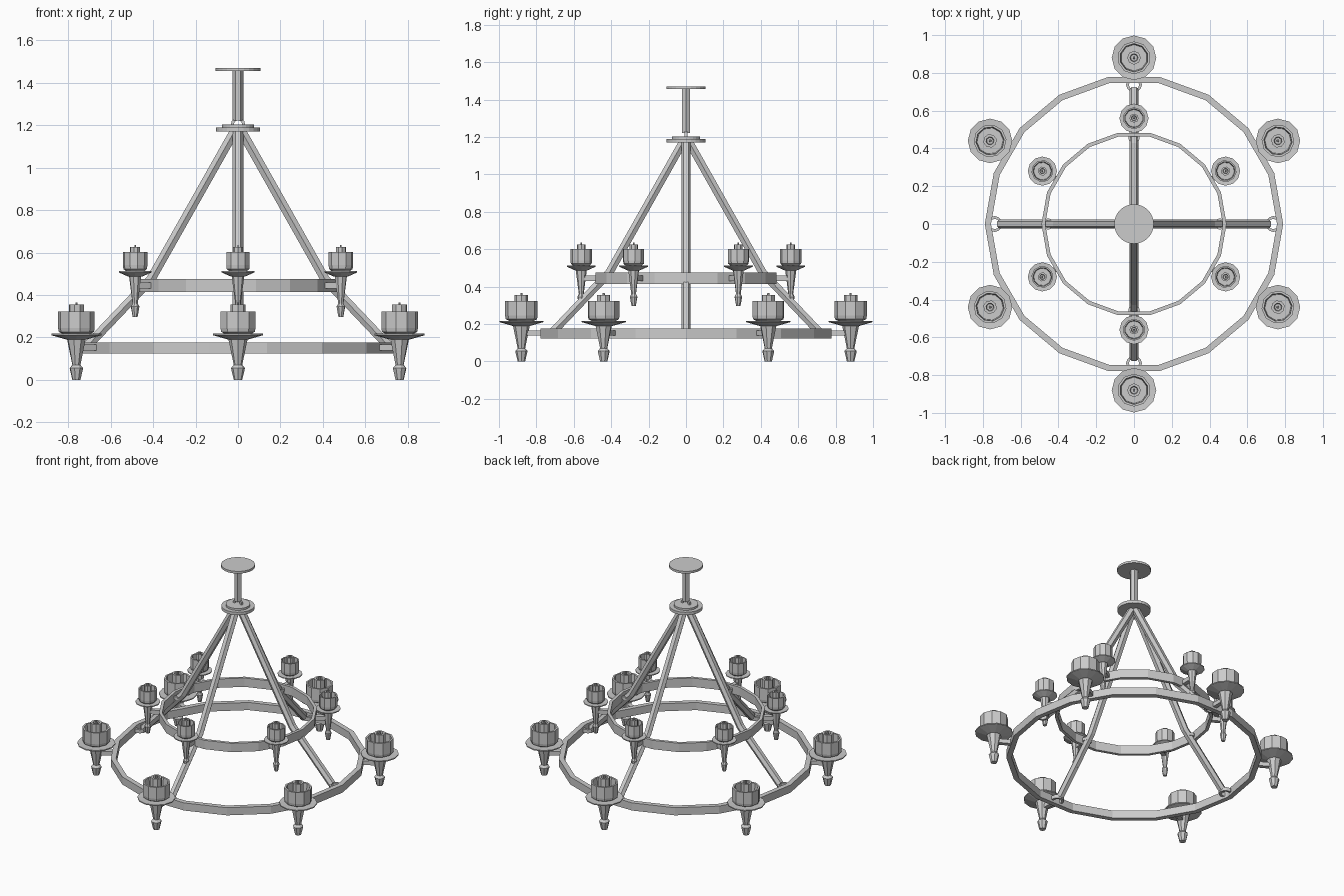
import bpy
import bmesh
from math import radians, pi, sin, cos
from mathutils import Matrix, Vector

cube = bpy.data.objects.get("Cube")
if cube:
    bpy.data.objects.remove(cube, do_unlink=True)

# Single painted-metal colour
metal = bpy.data.materials.new("grey_metal")
metal.use_nodes = True
grey = (0.6, 0.6, 0.6, 1)
metal.diffuse_color = grey
metal.node_tree.nodes["Principled BSDF"].inputs["Base Color"].default_value = grey


def finish(name, bm, matrix=None):
    bmesh.ops.recalc_face_normals(bm, faces=bm.faces)
    mesh = bpy.data.meshes.new(name)
    bm.to_mesh(mesh)
    bm.free()
    mesh.materials.append(metal)
    ob = bpy.data.objects.new(name, mesh)
    bpy.context.collection.objects.link(ob)
    if matrix:
        ob.matrix_world = matrix
    return ob


def skin(name, rings, matrix=None, loop=False):
    """Join successive rings of points; cap the ends unless the rings form a loop."""
    bm = bmesh.new()
    rows = [[bm.verts.new(p) for p in ring] for ring in rings]
    pairs = list(zip(rows, rows[1:]))
    if loop:
        pairs.append((rows[-1], rows[0]))
    else:
        bm.faces.new(rows[0])
        bm.faces.new(rows[-1])
    n = len(rows[0])
    for a, b in pairs:
        for i in range(n):
            j = (i + 1) % n
            bm.faces.new((a[i], a[j], b[j], b[i]))
    return finish(name, bm, matrix)


def circle(r, z, sides):
    return [(r * cos(2 * pi * i / sides), r * sin(2 * pi * i / sides), z) for i in range(sides)]


def lathe(name, profile, sides, matrix=None, loop=False):
    return skin(name, [circle(r, z, sides) for r, z in profile], matrix, loop)


def band(name, outer, inner, low, high, sides, matrix=None):
    return lathe(name, [(outer, low), (outer, high), (inner, high), (inner, low)],
                 sides, matrix, loop=True)


def spin(angle, r=0, z=0):
    return Matrix.Rotation(radians(angle), 4, 'Z') @ Matrix.Translation((r, 0, z))


def tube(name, path, radius, matrix=None):
    """Hexagonal bar along a path in the XZ plane, mitred at bends."""
    pts = [Vector((x, 0, z)) for x, z in path]
    side = Vector((0, 1, 0))
    rings = []
    for i, p in enumerate(pts):
        before = (p - pts[i - 1]).normalized() if i else (pts[1] - p).normalized()
        after = (pts[i + 1] - p).normalized() if i < len(pts) - 1 else before
        up = (before + after).normalized().cross(side)
        up /= (before + after).length / 2
        rings.append([p + radius * (cos(k * pi / 3) * side + sin(k * pi / 3) * up)
                      for k in range(6)])
    return skin(name, rings, matrix)


# Ceiling plate, hanging rod and hub
lathe("ceiling_plate", [(0.105, 1.455), (0.105, 1.47)], 24)
lathe("hanging_rod", [(0.025, 1.222), (0.025, 1.456)], 6)
lathe("hub_plate", [(0.103, 1.17), (0.103, 1.19)], 24)
lathe("hub_cap", [(0.076, 1.19), (0.076, 1.203)], 24)
band("hub_hook", 0.034, 0.02, -0.007, 0.007, 12,
     Matrix.Translation((0, 0, 1.203)) @ Matrix.Rotation(pi / 2, 4, 'X'))

# Two faceted hoops
band("lower_hoop", 0.79, 0.757, 0.123, 0.175, 18)
band("upper_hoop", 0.49, 0.47, 0.415, 0.475, 18)

# Four bent support arms with eyelets where they meet the hoops
for angle in range(0, 360, 90):
    tube("support_arm", [(0.015, 1.175), (0.41, 0.475), (0.71, 0.16)], 0.025, spin(angle))
    band("lower_eyelet", 0.042, 0.027, -0.012, 0.012, 12, spin(angle, 0.738, 0.15))
    band("upper_eyelet", 0.03, 0.018, -0.01, 0.01, 12, spin(angle, 0.455, 0.445))


# Candle holder: finial, drip pan, open cup, candle, wick and bracket
def candle_holder(prefix, angle, r, hoop_r, bracket_z, spike, pan, cup, candle, half):
    place = spin(angle, r)
    lathe(prefix + "_finial", spike, 8, place)
    lathe(prefix + "_drip_pan", pan, 12, place)
    cup_r, base, rim = cup
    lathe(prefix + "_cup", [(cup_r * 0.7, base), (cup_r * 0.96, base + 0.012),
                            (cup_r, base + 0.03), (cup_r, rim),
                            (cup_r * 0.86, rim), (cup_r * 0.8, base + 0.025)], 10, place)
    c_r, top = candle
    lathe(prefix + "_candle", [(c_r, base + 0.01), (c_r, top),
                               (c_r * 0.6, top), (c_r * 0.5, top - 0.02)], 8, place)
    lathe(prefix + "_wick", [(c_r * 0.22, top - 0.025), (c_r * 0.15, top + 0.01)], 6, place)
    bm = bmesh.new()
    bmesh.ops.create_cube(bm, size=1)
    bmesh.ops.scale(bm, vec=(r - hoop_r, 2 * half, 2 * half), verts=bm.verts)
    finish(prefix + "_bracket", bm, spin(angle, (r + hoop_r) / 2, bracket_z))


for angle in range(30, 390, 60):
    candle_holder("lower", angle, 0.88, 0.77, 0.152,
                  [(0.02, 0), (0.033, 0.055), (0.02, 0.07), (0.046, 0.195)],
                  [(0.048, 0.19), (0.118, 0.21), (0.118, 0.217), (0.08, 0.214)],
                  (0.087, 0.214, 0.322), (0.036, 0.355), 0.014)
    candle_holder("upper", angle, 0.56, 0.48, 0.445,
                  [(0.012, 0.297), (0.021, 0.345), (0.013, 0.36), (0.03, 0.49)],
                  [(0.034, 0.487), (0.077, 0.506), (0.077, 0.512), (0.05, 0.51)],
                  (0.058, 0.51, 0.602), (0.024, 0.626), 0.014)
